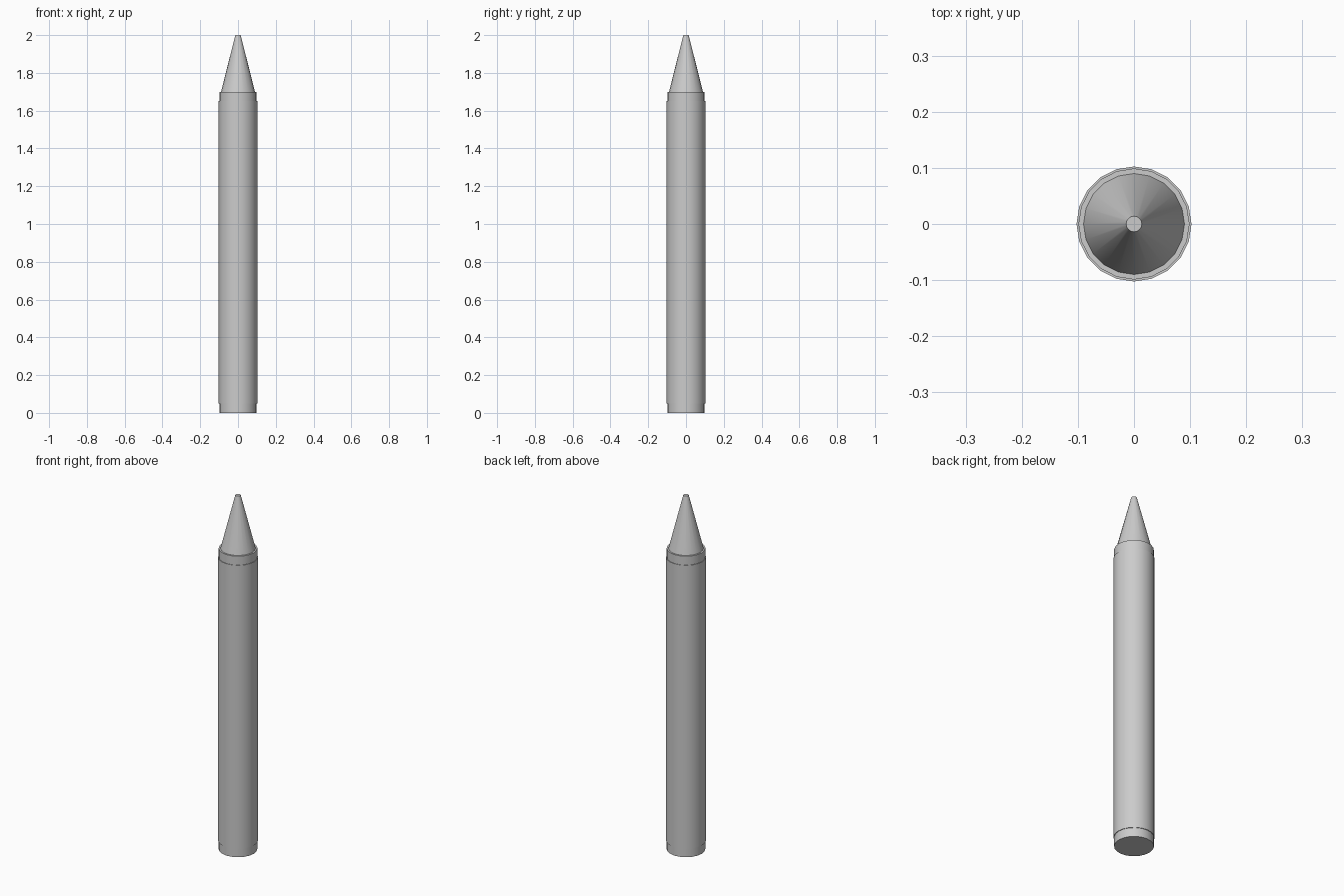
import bpy, math

if "Cube" in bpy.data.objects:
    bpy.data.objects.remove(bpy.data.objects["Cube"])

SIDES = 20

def frustum(name, r_bottom, r_top, z0, z1):
    """Upright smooth-sided cylinder or cone between two heights."""
    bpy.ops.mesh.primitive_cone_add(vertices=SIDES, radius1=r_bottom, radius2=r_top,
                                    depth=z1 - z0, location=(0, 0, (z0 + z1) / 2))
    ob = bpy.context.object
    ob.name = name
    bpy.ops.object.shade_smooth_by_angle(angle=math.radians(30))
    return ob

# Wax stick
frustum("wax_body", 0.099, 0.099, 0.0, 1.7)
# Thin paper sleeve, stopping short of both ends
frustum("paper_wrapper", 0.1025, 0.1025, 0.05, 1.65)
# Tapered blunt tip
frustum("wax_tip", 0.09, 0.014, 1.7, 2.0)
